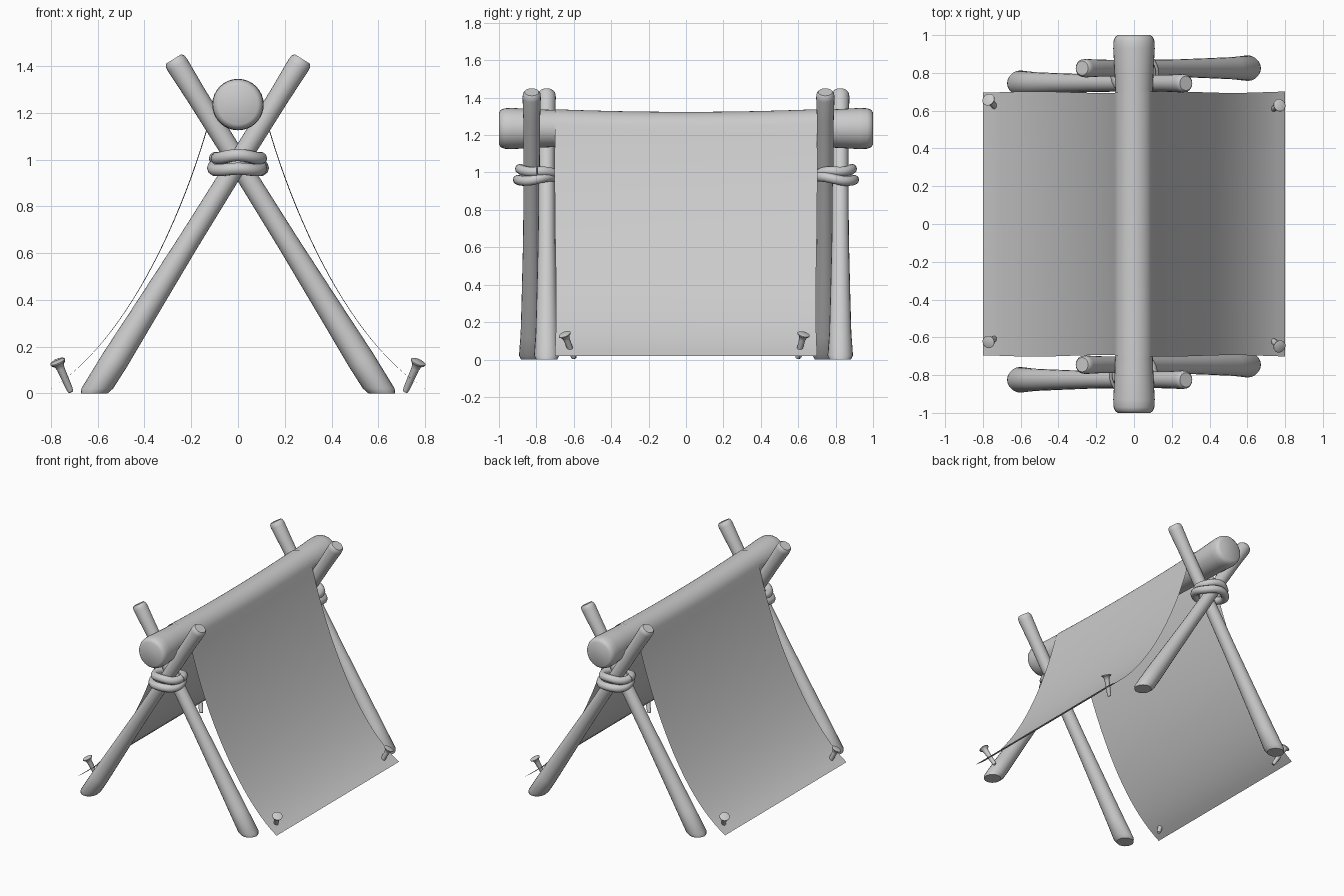
import bpy, bmesh, math
from mathutils import Vector

if "Cube" in bpy.data.objects:
    bpy.data.objects.remove(bpy.data.objects["Cube"], do_unlink=True)

grey = bpy.data.materials.new("plain grey")
grey.use_nodes = True
grey.diffuse_color = (0.6, 0.6, 0.6, 1)
grey.node_tree.nodes["Principled BSDF"].inputs["Base Color"].default_value = (0.6, 0.6, 0.6, 1)


def finish(name, bm, angle=40):
    bmesh.ops.recalc_face_normals(bm, faces=bm.faces)
    mesh = bpy.data.meshes.new(name)
    bm.to_mesh(mesh)
    bm.free()
    mesh.materials.append(grey)
    obj = bpy.data.objects.new(name, mesh)
    bpy.context.collection.objects.link(obj)
    bpy.ops.object.select_all(action='DESELECT')
    obj.select_set(True)
    bpy.context.view_layer.objects.active = obj
    bpy.ops.object.shade_smooth_by_angle(angle=math.radians(angle))
    return obj


def tube(name, points, radii, sides=20, flat_rings=0):
    """Rings of given radii along a path; the first flat_rings stay level."""
    pts = [Vector(p) for p in points]
    bm = bmesh.new()
    rings = []
    for i, (p, r) in enumerate(zip(pts, radii)):
        way = pts[min(i + 1, len(pts) - 1)] - pts[max(i - 1, 0)]
        if i < flat_rings:
            way = Vector((0, 0, 1))
        way.normalize()
        ref = Vector((0, 0, 1)) if abs(way.y) > 0.9 else Vector((0, 1, 0))
        if name.endswith("rope"):
            ref = Vector((0, 0, 1))
        u = way.cross(ref).normalized()
        v = u.cross(way)
        rings.append([bm.verts.new(p + r * (math.cos(a) * u + math.sin(a) * v))
                      for a in (2 * math.pi * k / sides for k in range(sides))])
    for a, b in zip(rings, rings[1:]):
        for k in range(sides):
            n = (k + 1) % sides
            bm.faces.new((a[k], a[n], b[n], b[k]))
    bm.faces.new(rings[0])
    bm.faces.new(rings[-1])
    return finish(name, bm)


# Ridge log, waisted in the middle with rounded ends
log_z = 1.235
half = [(1.0, 0.085), (0.99, 0.1), (0.97, 0.108), (0.93, 0.11),
        (0.8, 0.103), (0.7, 0.099), (0.35, 0.088)]
profile = [(-y, r) for y, r in half] + [(0, 0.083)] + half[::-1]
tube("ridge_log", [(0, y, log_z) for y, r in profile], [r for y, r in profile], 32)

# Crossed poles and rope lashing, the back pair turned half way round
pole = [(0, 0.057), (0.015, 0.068), (0.1, 0.059), (0.25, 0.053), (0.45, 0.046),
        (0.7, 0.043), (0.9, 0.045), (0.98, 0.049), (0.993, 0.047), (1, 0.038)]
for end, turn in (("front", 1), ("back", -1)):
    for label, side, y in (("outer", -1, -0.825), ("inner", 1, -0.745)):
        path = [(turn * side * (0.615 - 0.89 * t), turn * y, 1.43 * t) for t, r in pole]
        tube(f"{end}_{label}_pole", path, [r for t, r in pole], 20, 2)
    loop = []
    for i in range(65):
        a = 4 * math.pi * i / 64
        reach = 0.098 + 0.008 * math.sin(a / 2)
        loop.append((turn * reach * math.cos(a),
                     turn * (reach * math.sin(a) - 0.795),
                     0.985 + 0.029 * math.cos(a / 2 + 0.8) + 0.005 * math.sin(3 * a)))
    tube(f"{end}_lashing_rope", loop, [0.027] * len(loop), 10)

# Cloth sheet: an arc over the log, then a hanging curve on each side
radius, start = 0.103, math.radians(13)
arc = [(radius * math.cos(a), log_z + radius * math.sin(a))
       for a in (math.pi / 2 + (start - math.pi / 2) * i / 8 for i in range(9))]
ctrl = [Vector(c) for c in (arc[-1], (0.2, 0.85), (0.45, 0.24), (0.8, 0.02))]
for i in range(1, 25):
    t = i / 24
    p = sum((math.comb(3, k) * t**k * (1 - t)**(3 - k) * ctrl[k] for k in range(4)),
            Vector((0, 0)))
    arc.append(tuple(p))
section = [(-x, z) for x, z in arc[:0:-1]] + arc
bm = bmesh.new()
rows = []
for j in range(17):
    v = j / 8 - 1
    row = []
    for x, z in section:
        sag = 0.014 * (1 - v * v) * min(1, z / log_z)
        edge = 0.698 + 0.004 * math.sin(9 * x)
        row.append(bm.verts.new((x, v * edge, z - sag)))
    rows.append(row)
for a, b in zip(rows, rows[1:]):
    for k in range(len(section) - 1):
        bm.faces.new((a[k], a[k + 1], b[k + 1], b[k]))
cloth = finish("cloth_sheet", bm, 60)

# Leaning pegs with flared heads at the corners
peg = [(0, 0.011), (0.1, 0.014), (0.75, 0.017), (0.88, 0.022),
       (0.94, 0.033), (0.98, 0.034), (1, 0.028)]
corners = [("front_left", 1, -0.65, -0.6), ("back_left", 1, 0.63, 0.595),
           ("back_right", -1, 0.66, 0.6), ("front_right", -1, -0.625, -0.595)]
for label, side, head_y, tip_y in corners:
    tip, head = Vector((side * 0.715, tip_y, 0.008)), Vector((side * 0.772, head_y, 0.138))
    tube(f"{label}_peg", [tip.lerp(head, t) for t, r in peg], [r for t, r in peg], 14)
